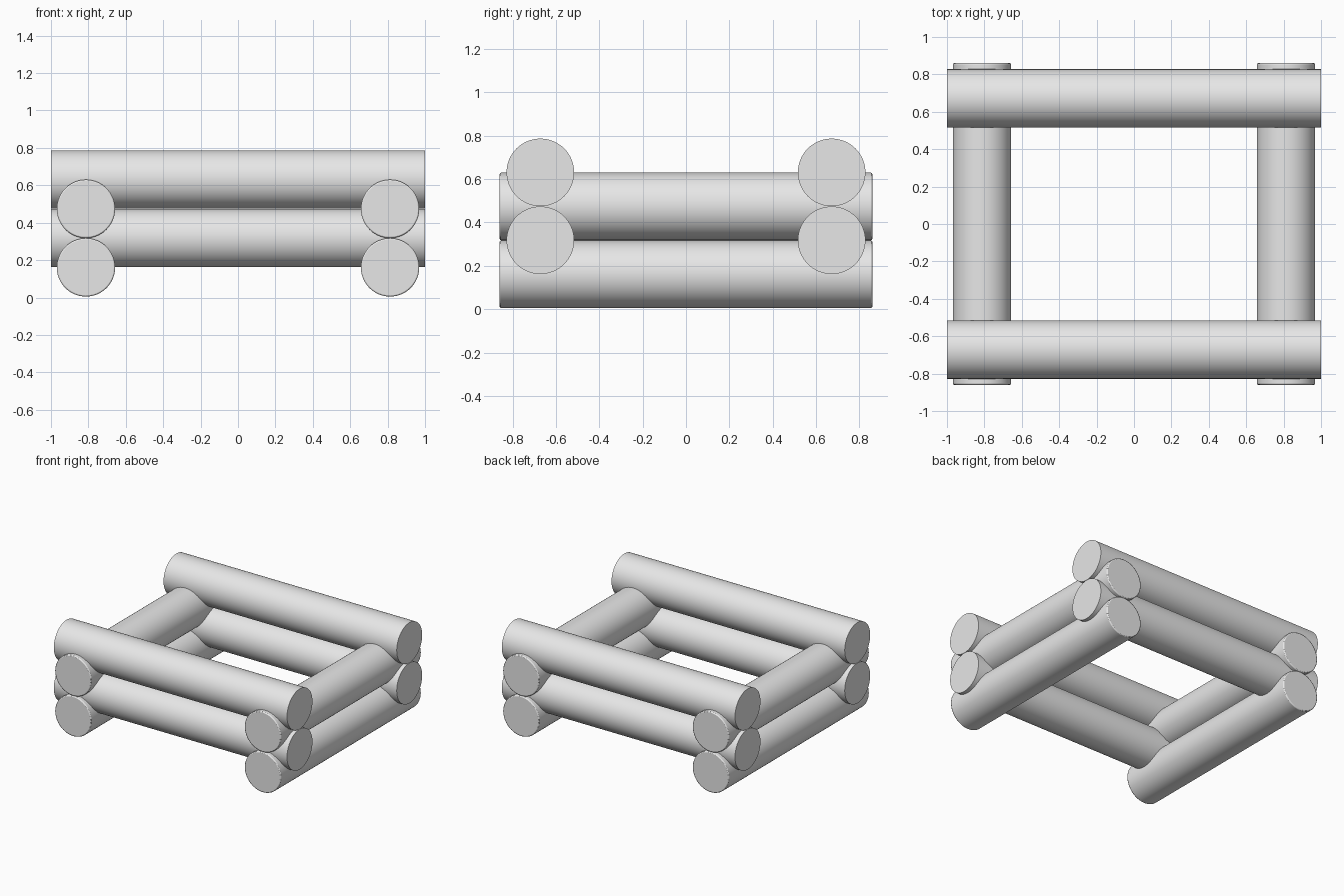
import bpy
from math import pi

cube = bpy.data.objects.get("Cube")
if cube:
    bpy.data.objects.remove(cube, do_unlink=True)

grey = bpy.data.materials.new("light_grey")
grey.use_nodes = True
grey.diffuse_color = (0.8, 0.8, 0.8, 1)
grey.node_tree.nodes["Principled BSDF"].inputs["Base Color"].default_value = (0.8, 0.8, 0.8, 1)

RADIUS = 0.156


def log(name, location, rotation, length, rounding=0):
    """One round log with flat ends, optionally with softened rims."""
    bpy.ops.mesh.primitive_cylinder_add(vertices=64, radius=RADIUS, depth=length,
                                        location=location, rotation=rotation)
    obj = bpy.context.object
    obj.name = name
    obj.data.materials.append(grey)
    bpy.ops.object.shade_smooth_by_angle(angle=pi / 6)
    if rounding:
        bevel = obj.modifiers.new("soft_rims", 'BEVEL')
        bevel.width = rounding
        bevel.segments = 2
        bevel.limit_method = 'ANGLE'
        bevel.angle_limit = pi / 4


# Stacked courses: side logs and cross logs alternate, each half a log higher
for level, base in (("lower", RADIUS + 0.005), ("upper", 3 * RADIUS + 0.006)):
    for side, sign in (("left", 1), ("right", -1)):
        log(f"{level}_{side}_log", (sign * 0.813, 0, base), (pi / 2, 0, 0), 1.72, 0.007)
    for side, sign in (("front", -1), ("back", 1)):
        log(f"{level}_{side}_log", (0, sign * 0.672, base + RADIUS + 0.001), (0, pi / 2, 0), 2.0)
